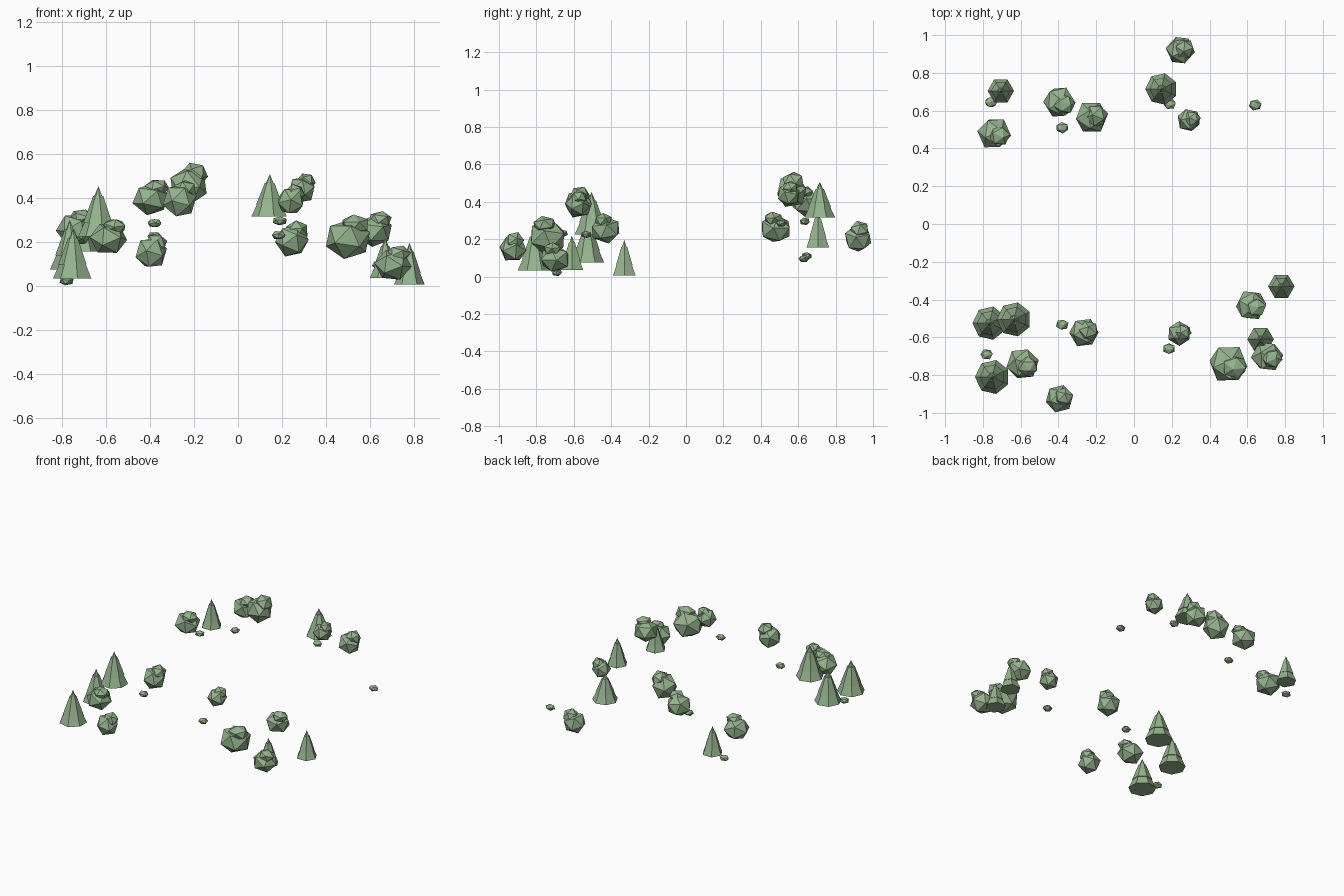
import bpy, bmesh, random
from math import pi
from mathutils import Matrix, Euler, Vector

if "Cube" in bpy.data.objects:
    bpy.data.objects.remove(bpy.data.objects["Cube"])

random.seed(4)
mat = bpy.data.materials.new("foliage_green")
mat.diffuse_color = (0.30, 0.45, 0.27, 1)
mat.use_nodes = True
mat.node_tree.nodes["Principled BSDF"].inputs["Base Color"].default_value = mat.diffuse_color


def finish(bm, name):
    me = bpy.data.meshes.new(name)
    bm.to_mesh(me)
    bm.free()
    me.materials.append(mat)
    ob = bpy.data.objects.new(name, me)
    bpy.context.collection.objects.link(ob)


def blob(bm, loc, size, spin=None):
    """Faceted icosahedron, turned at random and then squashed."""
    rot = Euler(spin or [random.uniform(0, 2 * pi) for _ in range(3)]).to_matrix().to_4x4()
    m = Matrix.Translation(loc) @ Matrix.Diagonal((*size, 1)) @ rot
    bmesh.ops.create_icosphere(bm, subdivisions=1, radius=1, matrix=m)


def conifer(name, x, y, base, top, r, sides):
    """Stacked, overlapping cone tiers."""
    bm = bmesh.new()
    h = top - base
    for lo, hi, k in ((0, 0.58, 1), (0.28, 0.8, 0.74), (0.55, 1, 0.47)):
        m = Matrix.Translation((x, y, base + h * (lo + hi) / 2))
        bmesh.ops.create_cone(bm, cap_ends=True, segments=sides, radius1=r * k,
                              radius2=0 if hi == 1 else r * k * 0.36,
                              depth=h * (hi - lo), matrix=m @ Matrix.Rotation(pi / 2, 4, 'Z'))
    finish(bm, name)


# Conifers: x, y, base, tip, radius, sides
for i, c in enumerate([
    (-0.705, 0.705, 0.155, 0.35, 0.07, 6), (0.145, 0.715, 0.315, 0.507, 0.085, 7),
    (0.78, -0.33, 0.005, 0.195, 0.07, 6), (0.67, -0.61, 0.035, 0.218, 0.07, 6),
    (-0.635, -0.505, 0.225, 0.453, 0.092, 7), (-0.765, -0.525, 0.075, 0.30, 0.09, 7),
    (-0.75, -0.81, 0.033, 0.26, 0.092, 7),
]):
    conifer(f"conifer_{i + 1}", *c)

# Broad bushes: flattened main crown with a small cap on top
for i, (x, y, z, r) in enumerate([
    (-0.74, 0.48, 0.255, 0.09), (-0.395, 0.645, 0.395, 0.088), (0.62, -0.43, 0.25, 0.086),
    (0.705, -0.70, 0.095, 0.086), (0.50, -0.74, 0.212, 0.108), (-0.59, -0.74, 0.215, 0.088),
]):
    bm = bmesh.new()
    blob(bm, (x, y, z), (r, r, r * 0.87))
    blob(bm, (x + r * 0.3, y - r * 0.15, z + r * 0.6), (r * 0.66, r * 0.6, r * 0.45))
    finish(bm, f"broad_bush_{i + 1}")

# Tall bushes: round crown with a smaller crown above
for i, (x, y, z, r) in enumerate([
    (-0.225, 0.565, 0.455, 0.09), (0.29, 0.55, 0.437, 0.064), (0.245, 0.92, 0.205, 0.078),
    (0.24, -0.58, 0.385, 0.066), (-0.265, -0.575, 0.388, 0.08), (-0.395, -0.925, 0.15, 0.076),
]):
    bm = bmesh.new()
    blob(bm, (x, y, z), (r, r, r))
    blob(bm, (x + r * 0.3, y + r * 0.1, z + r * 0.55), (r * 0.7, r * 0.7, r * 0.66))
    finish(bm, f"tall_bush_{i + 1}")

# Small flat shrubs on the ground
for i, p in enumerate([
    (-0.757, 0.645, 0.11), (0.19, 0.635, 0.295), (-0.38, 0.51, 0.285), (0.642, 0.63, 0.095),
    (0.185, -0.66, 0.23), (-0.38, -0.533, 0.225), (-0.78, -0.69, 0.022),
]):
    bm = bmesh.new()
    blob(bm, p, (0.035, 0.03, 0.021))
    finish(bm, f"shrub_{i + 1}")
